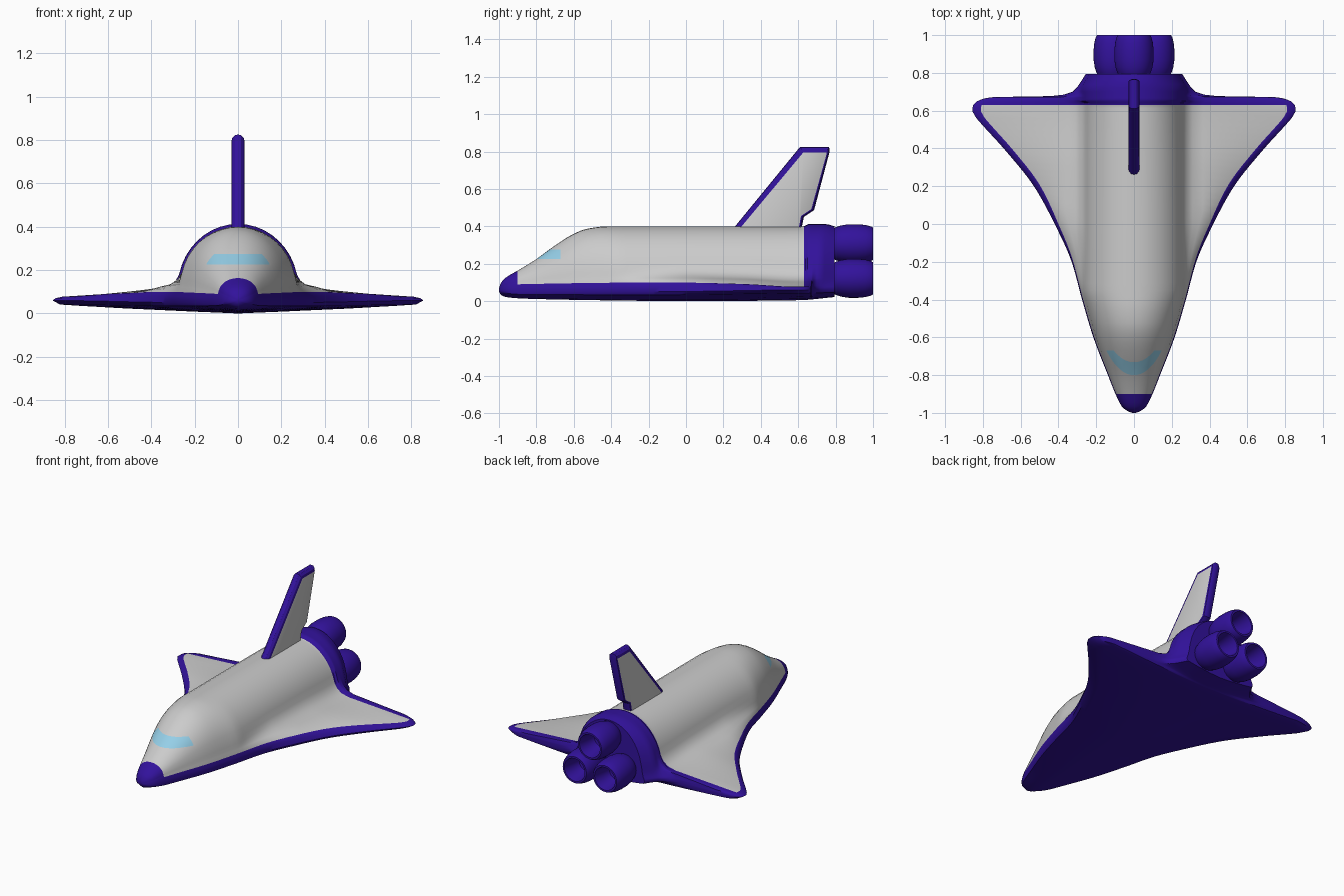
import bpy, bmesh, math

if "Cube" in bpy.data.objects:
    bpy.data.objects.remove(bpy.data.objects["Cube"])


def material(name, rgb):
    m = bpy.data.materials.new(name)
    m.diffuse_color = (*rgb, 1)
    m.use_nodes = True
    m.node_tree.nodes["Principled BSDF"].inputs["Base Color"].default_value = m.diffuse_color
    return m


GREY = material("grey", (.8, .8, .8))
INDIGO = material("indigo", (.032, .006, .33))
BLUE = material("window_blue", (.3, .62, .8))


def finish(name, bm, mats, angle=35):
    bmesh.ops.recalc_face_normals(bm, faces=bm.faces[:])
    me = bpy.data.meshes.new(name)
    bm.to_mesh(me)
    bm.free()
    ob = bpy.data.objects.new(name, me)
    bpy.context.collection.objects.link(ob)
    for m in mats:
        me.materials.append(m)
    bpy.ops.object.select_all(action='DESELECT')
    ob.select_set(True)
    bpy.context.view_layer.objects.active = ob
    bpy.ops.object.shade_smooth_by_angle(angle=math.radians(angle))
    return ob


def curve(pts):
    """Smooth interpolation through (y, value) pairs without overshoot."""
    xs, vs = zip(*pts)
    d = [(vs[i+1] - vs[i]) / (xs[i+1] - xs[i]) for i in range(len(xs) - 1)]
    m = [d[0]] + [2*a*b/(a+b) if a*b > 0 else 0 for a, b in zip(d, d[1:])] + [d[-1]]

    def f(x):
        x = min(max(x, xs[0]), xs[-1])
        i = max(k for k in range(len(d)) if xs[k] <= x)
        h = xs[i+1] - xs[i]
        t = (x - xs[i]) / h
        return ((2*t**3 - 3*t*t + 1)*vs[i] + (t**3 - 2*t*t + t)*h*m[i]
                + (3*t*t - 2*t**3)*vs[i+1] + (t**3 - t*t)*h*m[i+1])
    return f


# Hull shape as functions of length: outline, spine, keel, edge and trim
width = curve([(-1, .008), (-.99, .035), (-.965, .065), (-.9, .098), (-.8, .138), (-.6, .215),
               (-.4, .275), (-.2, .33), (0, .42), (.2, .53), (.4, .69), (.55, .825),
               (.59, .855), (.62, .855), (.65, .83), (.665, .79), (.672, .74), (.677, .44),
               (.685, .37), (.70, .325), (.74, .29), (.795, .255)])
spine = curve([(-1, .07), (-.985, .105), (-.95, .135), (-.9, .163), (-.8, .225), (-.7, .298),
               (-.6, .36), (-.53, .387), (-.42, .4), (.625, .4), (.66, .413), (.74, .413), (.795, .4)])
keel = curve([(-1, .05), (-.985, .03), (-.95, .02), (-.85, .013), (-.4, .004), (0, 0), (.6, .005), (.795, .022)])
edge_z = curve([(-1, .06), (-.9, .048), (0, .052), (.6, .06), (.795, .06)])
trim_z = curve([(-1, .064), (-.98, .075), (-.9, .09), (-.1, .1), (.3, .092), (.6, .077), (.795, .09)])
trim_w = curve([(-1, .002), (-.9, .005), (-.3, .006), (0, .02), (.3, .04), (.6, .045), (.67, .04), (.70, .01)])
RIM = 7          # section segments below this index form the dark underside and rim


def half_section(y):
    w, h, zb, ze, zt = width(y), spine(y), keel(y), edge_z(y), trim_z(y)
    wt = w - trim_w(y)
    f = min(.278 if y > .64 else .265, .95*wt)
    zc = zt + (h - zt)*.1
    pts = [(u*w, zb + (ze - zb)*.7*u**1.5) for u in (0, .3, .6, .85, .96)]
    pts += [(w, ze), (w - .3*(w - wt), ze + .6*(zt - ze)), (wt, zt)]
    pts += [(f + min(.6*(wt - f), .1), zt + .8*(zc - zt)),
            (f + min(.35*(wt - f), .045), zc + .02*(h - zt)),
            (f + min(.1*(wt - f), .012), zc + .1*(h - zt))]
    for k in range(10):
        a = math.radians(13 + 77*k/9)
        pts.append((f*math.cos(a) if k < 9 else 0, zc + (h - zc)*math.sin(a)))
    return pts


# Hull and wings: one lofted skin
stations = [-1, -.995, -.99, -.98, -.965, -.945, -.92, -.9, -.87, -.84, -.8, -.76, -.72, -.67]
stations += [-.63 + .035*i for i in range(36)]
stations += [.615, .63, .64, .65, .66, .667, .672, .677, .685, .7, .72, .74, .765, .785, .795]
bm = bmesh.new()
rings = []
for y in stations:
    half = half_section(y)
    full = half + [(-x, z) for x, z in half[-2:0:-1]]
    rings.append([bm.verts.new((x, y, z)) for x, z in full])
n, last = len(rings[0]), len(half) - 1
for y0, y1, a, b in zip(stations, stations[1:], rings, rings[1:]):
    for j in range(n):
        k = (j + 1) % n
        face = bm.faces.new((a[j], a[k], b[k], b[j]))
        seg = j if j < last else n - 1 - j
        dark = seg < RIM or y1 < -.899 or y0 > .629
        face.material_index = 1 if dark else 0
for ring in (rings[0], rings[-1]):
    bm.faces.new(ring).material_index = 1

# Window band cut into the nose
for z in (.225, .275):
    band = [f for f in bm.faces if -.89 < f.calc_center_median().y < -.67]
    geom = set(band) | {e for f in band for e in f.edges} | {v for f in band for v in f.verts}
    bmesh.ops.bisect_plane(bm, geom=list(geom), dist=1e-5, plane_co=(0, 0, z), plane_no=(0, 0, 1))
for f in bm.faces:
    c = f.calc_center_median()
    if c.y < -.67 and .225 < c.z < .275:
        f.material_index = 2
finish("hull_and_wings", bm, [GREY, INDIGO, BLUE], 42)

# Tail fin: flat grey sides with a rounded dark rim
outer = [(.25, .385), (.61, .825), (.765, .825), (.768, .80), (.685, .487), (.63, .45), (.617, .385)]
inner = [(.285, .385), (.627, .795), (.752, .795), (.752, .788), (.67, .492), (.615, .455), (.602, .385)]


def blend(t):
    return [(a + (c - a)*t, b + (d - b)*t) for (a, b), (c, d) in zip(inner, outer)]


bm = bmesh.new()
layers = [(x, t) for x, t in ((-.03, 0), (-.026, .5), (-.014, .9), (0, 1), (.014, .9), (.026, .5), (.03, 0))]
rings = [[bm.verts.new((x, y, z)) for y, z in blend(t)] for x, t in layers]
for a, b in zip(rings, rings[1:]):
    for j in range(len(a)):
        k = (j + 1) % len(a)
        bm.faces.new((a[j], a[k], b[k], b[j])).material_index = 1
bm.faces.new(rings[0])
bm.faces.new(rings[-1])
finish("tail_fin", bm, [GREY, INDIGO], 30)

# Engine nozzles: hollow turned bells
bell = [(.07, .77), (.088, .8), (.098, .83), (.104, .87), (.104, .92), (.1, .96), (.092, .99),
        (.086, 1.0), (.074, 1.0), (.07, .985), (.062, .93), (.05, .88), (.0, .87)]
for name, cx, cz in (("upper_engine", 0, .307), ("left_engine", -.11, .122), ("right_engine", .11, .122)):
    bm = bmesh.new()
    vs = [bm.verts.new((cx + r, y, cz)) for r, y in bell]
    es = [bm.edges.new(p) for p in zip(vs, vs[1:])]
    bmesh.ops.spin(bm, geom=vs + es, cent=(cx, 0, cz), axis=(0, 1, 0), angle=2*math.pi, steps=40, use_duplicate=False)
    bmesh.ops.remove_doubles(bm, verts=bm.verts[:], dist=1e-5)
    finish(name, bm, [INDIGO], 40)
